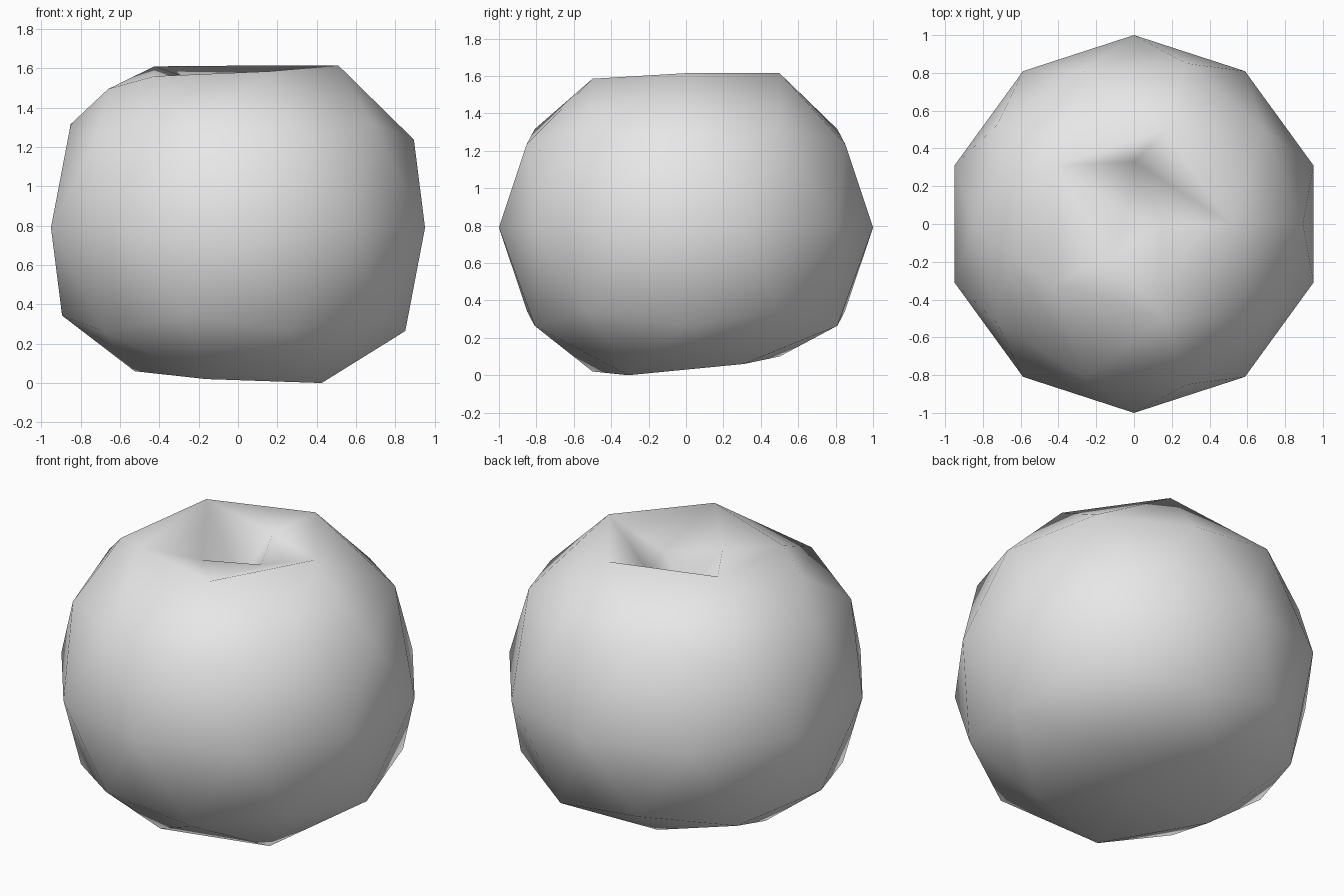
import bpy
import bmesh
from math import cos, sin, radians
from mathutils import Vector

cube = bpy.data.objects.get("Cube")
if cube:
    bpy.data.objects.remove(cube, do_unlink=True)

MID = 0.79  # height of the widest ring

bm = bmesh.new()
bmesh.ops.create_icosphere(bm, subdivisions=2, radius=1)
bmesh.ops.translate(bm, verts=bm.verts[:], vec=(0, 0, MID))


def near(angle, radius, height):
    """Vertex closest to a point given round the upright axis."""
    a = radians(angle)
    p = Vector((radius * cos(a), radius * sin(a), MID + height))
    return min(bm.verts, key=lambda v: (v.co - p).length)


# Pick every point to be shaped before anything moves
lower = [near(36 + 72 * i, 0.526, -0.851) for i in range(5)]
rim = [near(72 * i, 0.526, 0.851) for i in range(5)]
bottom = near(0, 0, -1)
top = near(0, 0, 1)
side_low = near(180, 0.851, 0.526)
side_mid = near(216, 0.894, 0.447)
side_front = near(252, 0.851, 0.526)

# Flattened, slightly tilted underside
for v, z in zip(lower, (0.06, 0.10, 0.06, 0.02, 0.0)):
    v.co.z = z
bottom.co.z = 0.05

# Uneven rim around the hollow
for v, z in zip(rim, (1.615, 1.615, 1.61, 1.56, 1.585)):
    v.co.z = z
right, back, left, lip, front = rim
right.co.x = 0.51

# Open the shoulder beside the low lip, and the top
for edge in [e for e in lip.link_edges if e.other_vert(lip) in (side_low, side_mid)]:
    bm.edges.remove(edge)
bm.verts.remove(top)

# Close both openings with the shoulder point and the hollow
shoulder = bm.verts.new((-0.66, -0.16, 1.495))
fold = bm.verts.new((-0.123, -0.17, 1.51))
step = bm.verts.new((0.15, 0.0, 1.49))
dip = bm.verts.new((0.0, 0.33, 1.51))
pit = bm.verts.new((-0.03, 0.06, 1.32))
outline = (left, side_low, side_mid, side_front, lip, left)
for a, b in zip(outline, outline[1:]):
    bm.faces.new((shoulder, a, b))
for tri in (
    (left, lip, fold), (lip, front, fold),
    (back, left, dip), (right, back, dip),
    (right, dip, step), (front, right, step), (front, step, fold),
    (left, pit, dip), (dip, pit, step), (step, pit, fold), (fold, pit, left),
):
    bm.faces.new(tri)
bmesh.ops.recalc_face_normals(bm, faces=bm.faces[:])
for f in bm.faces:
    f.smooth = True

mesh = bpy.data.meshes.new("dented_ball")
bm.to_mesh(mesh)
bm.free()
ball = bpy.data.objects.new("dented_ball", mesh)
bpy.context.collection.objects.link(ball)

# Plain light grey
grey = bpy.data.materials.new("light grey")
grey.use_nodes = True
colour = (0.8, 0.8, 0.8, 1)
grey.diffuse_color = colour
grey.node_tree.nodes["Principled BSDF"].inputs["Base Color"].default_value = colour
mesh.materials.append(grey)
